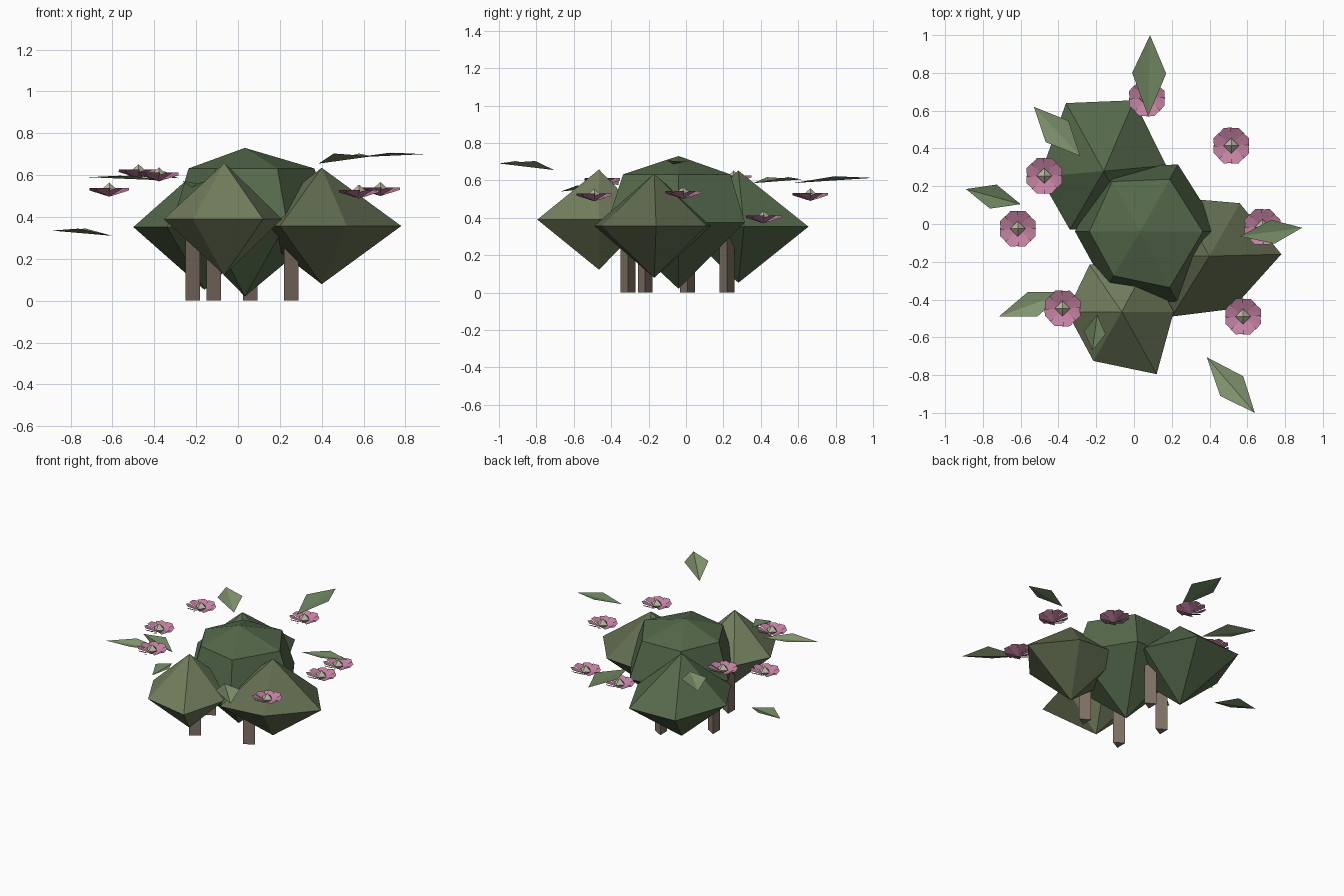
import bpy, bmesh
from math import sin, cos, pi, radians
from mathutils import Vector

if "Cube" in bpy.data.objects:
    bpy.data.objects.remove(bpy.data.objects["Cube"])


def mat(name, rgb):
    m = bpy.data.materials.new(name)
    m.diffuse_color = (*rgb, 1)
    m.use_nodes = True
    m.node_tree.nodes["Principled BSDF"].inputs["Base Color"].default_value = m.diffuse_color
    return m


DARK = mat("dark_green", (0.09, 0.14, 0.07))
OLIVE = mat("olive_green", (0.17, 0.21, 0.11))
MOSS = mat("moss_green", (0.12, 0.15, 0.08))
LEAF = mat("leaf_green", (0.16, 0.24, 0.12))
PALE = mat("pale_leaf", (0.24, 0.32, 0.17))
BARK = mat("bark", (0.22, 0.17, 0.13))
PINK = mat("petal_pink", (0.55, 0.22, 0.36))
CREAM = mat("flower_heart", (0.5, 0.47, 0.36))


def make(name, verts, faces, mats, indices=None, fix=True):
    me = bpy.data.meshes.new(name)
    me.from_pydata([tuple(v) for v in verts], [], faces)
    for m in mats:
        me.materials.append(m)
    if indices:
        me.polygons.foreach_set("material_index", indices)
    if fix:
        bm = bmesh.new()
        bm.from_mesh(me)
        bmesh.ops.recalc_face_normals(bm, faces=bm.faces)
        bm.to_mesh(me)
        bm.free()
    ob = bpy.data.objects.new(name, me)
    bpy.context.collection.objects.link(ob)
    return ob


def blob(name, center, h, equator, material, levels=((1, 0),)):
    """Faceted lump: two poles plus the equator outline at each (scale, height) level."""
    c = Vector(center)
    n = len(equator)
    verts = [c + Vector((0, 0, h)), c - Vector((0, 0, h))]
    for s, z in levels:
        verts += [c + Vector((x * s, y * s, z)) for x, y in equator]
    faces = []
    last = 2 + n * (len(levels) - 1)
    for i in range(n):
        j = (i + 1) % n
        faces += [(0, 2 + i, 2 + j), (1, last + j, last + i)]
        for k in range(len(levels) - 1):
            a, b = 2 + k * n, 2 + (k + 1) * n
            faces.append((a + i, b + i, b + j, a + j))
    return make(name, verts, faces, [material])


# Foliage masses
blob("foliage_center", (0.033, -0.04, 0.375), 0.355,
     [(0.425, 0), (0.20, 0.355), (-0.19, 0.34), (-0.345, 0), (-0.18, -0.30), (0.20, -0.38)],
     DARK, ((0.78, 0.257), (1, 0)))
blob("foliage_right", (0.40, -0.17, 0.357), 0.278,
     [(0.38, 0.01), (0.16, 0.28), (-0.18, 0.31), (-0.36, 0.0), (-0.20, -0.32), (0.12, -0.28)], MOSS)
blob("foliage_front", (-0.065, -0.465, 0.39), 0.268,
     [(0.275, 0), (0.14, 0.26), (-0.17, 0.25), (-0.29, 0.0), (-0.15, -0.26), (0.185, -0.33)], OLIVE)
blob("foliage_back", (-0.16, 0.28, 0.352), 0.30,
     [(0.33, 0.03), (0.16, 0.375), (-0.20, 0.36), (-0.34, -0.03), (-0.18, -0.31), (0.17, -0.31)], DARK)

# Three-sided stems
for i, (x, y) in enumerate([(-0.227, 0.007), (-0.127, -0.31), (0.048, 0.22), (0.243, -0.218)]):
    ring = [(x + 0.046 * cos(k * 2 * pi / 3), y + 0.046 * sin(k * 2 * pi / 3)) for k in range(3)]
    verts = [(a, b, z) for z in (0, 0.40) for a, b in ring]
    faces = [(0, 1, 2), (3, 4, 5)]
    faces += [(k, (k + 1) % 3, 3 + (k + 1) % 3, 3 + k) for k in range(3)]
    make(f"stem_{i + 1}", verts, faces, [BARK])


def flower(name, x, y, z):
    """Shallow cup of eight overlapping petals with a small pyramid heart."""
    verts, faces, idx = [], [], []
    c = Vector((x, y, z))
    for i in range(8):
        a = (i + 0.5) * pi / 4
        p = len(verts)
        for r, da, dz in ((0.0, 0, -0.03), (0.095, -0.42, 0.0), (0.102, 0, 0.012), (0.092, 0.45, 0.012)):
            verts.append(c + Vector((r * cos(a + da), r * sin(a + da), dz)))
        faces += [(p, p + 1, p + 2), (p, p + 2, p + 3)]
        idx += [0, 0]
    p = len(verts)
    for sx, sy, dz in ((1, 0, 0), (0, 1, 0), (-1, 0, 0), (0, -1, 0), (0, 0, 0.037), (0, 0, -0.03)):
        verts.append(c + Vector((0.041 * sx, 0.041 * sy, dz)))
    for k in range(4):
        j = (k + 1) % 4
        faces += [(p + k, p + j, p + 4), (p + j, p + k, p + 5)]
        idx += [1, 1]
    make(name, verts, faces, [PINK, CREAM], idx, False)


# Blossoms around the crown
for i, pos in enumerate([(0.515, 0.415, 0.40), (0.068, 0.665, 0.52), (-0.475, 0.255, 0.615),
                         (-0.615, -0.025, 0.527), (-0.378, -0.447, 0.60),
                         (0.578, -0.49, 0.518), (0.68, -0.015, 0.53)]):
    flower(f"flower_{i + 1}", *pos)


def leaf(name, base, tip, half, material, mid=0.5, lift=0.022):
    """Kite leaf folded along the midrib."""
    b, t = Vector(base), Vector(tip)
    side = Vector((b.y - t.y, t.x - b.x, 0)).normalized() * half
    m = b.lerp(t, mid) + Vector((0, 0, lift))
    make(name, [b, m - side, t, m + side], [(0, 1, 2), (0, 2, 3)], [material], None, False)


# Loose leaves
leaf("leaf_back", (0.075, 0.57, 0.585), (0.085, 1.0, 0.613), 0.09, LEAF, 0.53)
leaf("leaf_back_left", (-0.285, 0.36, 0.585), (-0.53, 0.62, 0.605), 0.083, PALE)
leaf("leaf_left", (-0.60, 0.105, 0.31), (-0.89, 0.185, 0.335), 0.066, LEAF)
leaf("leaf_front_left", (-0.36, -0.36, 0.575), (-0.715, -0.49, 0.59), 0.07, PALE, 0.5, 0.015)
leaf("leaf_front", (-0.195, -0.48, 0.56), (-0.22, -0.67, 0.54), 0.058, LEAF)
leaf("leaf_front_right", (0.385, -0.705, 0.655), (0.64, -1.0, 0.69), 0.08, PALE, 0.52, 0.03)
leaf("leaf_right", (0.56, -0.065, 0.685), (0.89, -0.02, 0.70), 0.064, LEAF, 0.53, 0.014)
